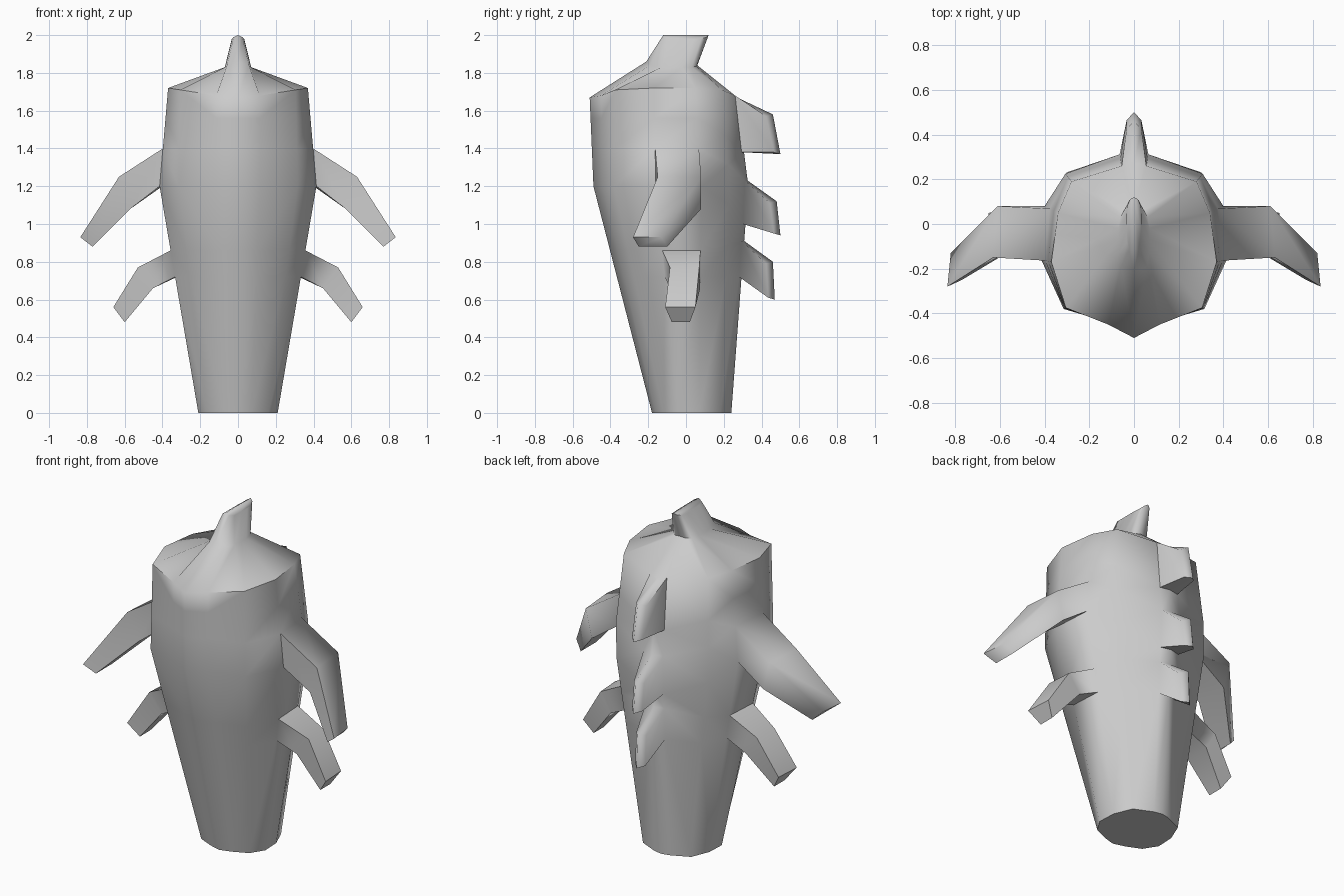
import bpy, bmesh, math

if "Cube" in bpy.data.objects:
    bpy.data.objects.remove(bpy.data.objects["Cube"])

# Half cross-sections, front centre to back centre: base (x, y), chest (x, y), shoulder (x, y, z)
BASE = [(0, -.18), (.07, -.16), (.16, -.12), (.21, -.04), (.205, .07), (.16, .18), (.05, .23), (0, .24)]
CHEST = [(0, -.49), (.115, -.44), (.315, -.38), (.415, -.16), (.4, .08), (.315, .235), (.065, .315), (0, .33)]
SHOULDER = [(0, -.51, 1.67), (.115, -.45, 1.68), (.305, -.375, 1.71), (.37, -.17, 1.72),
            (.34, .05, 1.72), (.28, .19, 1.71), (.055, .26, 1.68), (0, .27, 1.67)]
# Crest on top of the body: foot ring and tip ring
CREST_FOOT = [(0, -.21, 1.86), (.058, -.19, 1.84), (.068, -.13, 1.83), (.07, -.07, 1.83),
              (.07, -.02, 1.83), (.062, .03, 1.83), (.03, .055, 1.835), (0, .06, 1.84)]
CREST_TIP = [(0, -.12, 2), (.022, -.115, 1.99), (.032, -.08, 1.98), (.033, -.02, 1.98),
             (.033, .04, 1.98), (.03, .08, 1.98), (.018, .11, 1.99), (0, .12, 2)]
# Ring heights along the sides and along the back, lined up with the arms and spines
SIDE_Z = [0, .72, .86, 1.2, 1.4, 1.56]
BACK_Z = [0, .72, .91, 1.0, 1.23, 1.38]


def body_point(col, row):
    """Point on a body column at the given ring."""
    mix = {5: .5, 6: 1, 7: 1}.get(col, 0)
    z = SIDE_Z[row] * (1 - mix) + BACK_Z[row] * mix
    b, c, s = BASE[col], CHEST[col], SHOULDER[col]
    if z <= 1.2:
        p, q, t = b, c, z / 1.2
    else:
        p, q, t = c, s, (z - 1.2) / (s[2] - 1.2)
    return (p[0] + (q[0] - p[0]) * t, p[1] + (q[1] - p[1]) * t, z)


bm = bmesh.new()
rings = [[body_point(c, r) for c in range(8)] for r in range(6)]
rings += [SHOULDER, CREST_FOOT, CREST_TIP]
rings = [[bm.verts.new(p) for p in ring] for ring in rings]


def grow(row, col, *loops):
    """Grow a limb out of one body panel through the given four-point loops."""
    a = [rings[row][col], rings[row][col + 1], rings[row + 1][col + 1], rings[row + 1][col]]
    for loop in loops:
        b = [bm.verts.new(p) for p in loop]
        for k in range(4):
            n = (k + 1) % 4
            if abs(a[k].co.x) + abs(a[n].co.x) > 1e-5:  # no wall on the mirror plane
                bm.faces.new((a[k], a[n], b[n], b[k]))
        a = b
    bm.faces.new(a)


# Body and crest skin, leaving holes for limbs
holes = {(1, 3), (3, 3), (1, 6), (3, 6), (5, 6)}
for r in range(len(rings) - 1):
    for c in range(7):
        if (r, c) not in holes:
            bm.faces.new((rings[r][c], rings[r][c + 1], rings[r + 1][c + 1], rings[r + 1][c]))
bm.faces.new(rings[0][::-1])
bm.faces.new(rings[-1])

# Upper arm
grow(3, 3,
     [(.57, -.13, 1.08), (.57, .08, 1.08), (.61, .08, 1.25), (.63, -.15, 1.25)],
     [(.77, -.25, .88), (.77, -.10, .88), (.82, -.13, .93), (.835, -.28, .93)])
# Lower arm
grow(1, 3,
     [(.45, -.085, .66), (.45, .075, .66), (.52, .07, .77), (.53, -.085, .77)],
     [(.60, -.075, .48), (.60, .02, .48), (.65, .05, .56), (.66, -.11, .56)])
# Back spines: row, tip bottom (y, z), tip top (y, z)
for row, (y0, z0), (y1, z1) in [(1, (.47, .60), (.46, .80)),
                                (3, (.50, .94), (.48, 1.12)),
                                (5, (.50, 1.37), (.46, 1.58))]:
    grow(row, 6, [(.033, y0 - .035, z0 + .01), (0, y0, z0), (0, y1, z1), (.033, y1 - .035, z1 - .01)])

mesh = bpy.data.meshes.new("body")
bm.to_mesh(mesh)
bm.free()
body = bpy.data.objects.new("body", mesh)
bpy.context.collection.objects.link(body)

# Smooth shading, then mirror to the other side
bpy.context.view_layer.objects.active = body
body.select_set(True)
bpy.ops.object.shade_smooth_by_angle(angle=math.radians(62))
mirror = body.modifiers.new("mirror", 'MIRROR')
mirror.use_clip = True
mirror.merge_threshold = .001
